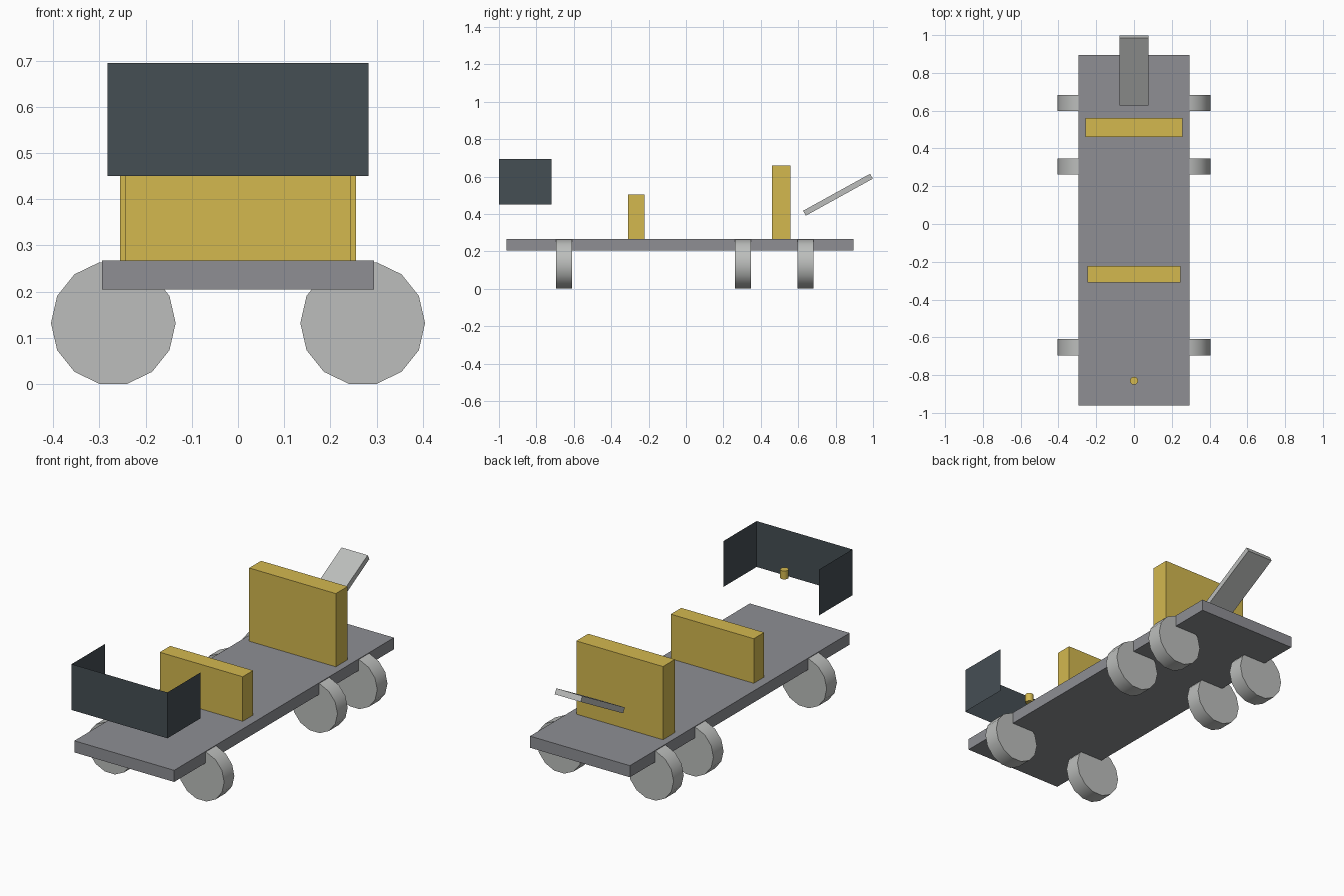
import bpy
import bmesh
import math

cube = bpy.data.objects.get("Cube")
if cube:
    bpy.data.objects.remove(cube, do_unlink=True)


def material(name, rgb):
    """Flat material from 0-255 display colour, stored as linear values."""
    colour = [((c / 255 + 0.055) / 1.055) ** 2.4 for c in rgb] + [1.0]
    mat = bpy.data.materials.new(name)
    mat.use_nodes = True
    mat.diffuse_color = colour
    mat.node_tree.nodes["Principled BSDF"].inputs["Base Color"].default_value = colour
    return mat


deck_grey = material("deck grey", (142, 143, 148))
wheel_grey = material("light grey", (188, 190, 188))
gold = material("gold", (211, 184, 79))
slate = material("dark slate", (69, 78, 84))


def box(name, low, high, mat, tilt=0):
    """Box between two corners, optionally tilted about x through its centre."""
    centre = [(a + b) / 2 for a, b in zip(low, high)]
    size = [b - a for a, b in zip(low, high)]
    bpy.ops.mesh.primitive_cube_add(size=1, location=centre, rotation=(tilt, 0, 0))
    ob = bpy.context.object
    ob.name = name
    ob.scale = size
    ob.data.materials.append(mat)
    return ob


def cylinder(name, centre, radius, depth, sides, mat, rotation=(0, 0, 0)):
    bpy.ops.mesh.primitive_cylinder_add(vertices=sides, radius=radius, depth=depth,
                                        location=centre, rotation=rotation)
    ob = bpy.context.object
    ob.name = name
    ob.data.materials.append(mat)
    bpy.ops.object.shade_smooth_by_angle(angle=math.radians(40))
    return ob


# Flat deck and the two upright seat blocks
box("deck", (-0.295, -0.96, 0.205), (0.295, 0.895, 0.267), deck_grey)
box("front_seat", (-0.245, -0.31, 0.267), (0.245, -0.222, 0.505), gold)
box("rear_seat", (-0.256, 0.46, 0.267), (0.256, 0.56, 0.658), gold)

# Sloping plate over the tail
box("tail_plate", (-0.077, 0.608, 0.488), (0.077, 1.017, 0.518), wheel_grey,
    tilt=math.radians(28.9))

# Three pairs of wheels with axles along y and a vertex on each side
for row, y in (("front", -0.652), ("middle", 0.304), ("rear", 0.64)):
    for side, x in (("left", 0.27), ("right", -0.27)):
        cylinder(f"{row}_{side}_wheel", (x, y, 0.132), 0.135, 0.086, 14, wheel_grey,
                 (math.pi / 2, math.pi / 2, 0))

# Small knob behind the screen
cylinder("knob", (0, -0.83, 0.556), 0.021, 0.045, 14, gold)

# Thin three-sided screen, open at the back, top and bottom
bm = bmesh.new()
outline = [(-0.283, -0.72), (-0.283, -1.0), (0.283, -1.0), (0.283, -0.72)]
lower = [bm.verts.new((x, y, 0.45)) for x, y in outline]
upper = [bm.verts.new((x, y, 0.695)) for x, y in outline]
for i in range(len(outline) - 1):
    bm.faces.new((lower[i], lower[i + 1], upper[i + 1], upper[i]))
mesh = bpy.data.meshes.new("front_screen")
bm.to_mesh(mesh)
bm.free()
mesh.materials.append(slate)
bpy.context.collection.objects.link(bpy.data.objects.new("front_screen", mesh))
